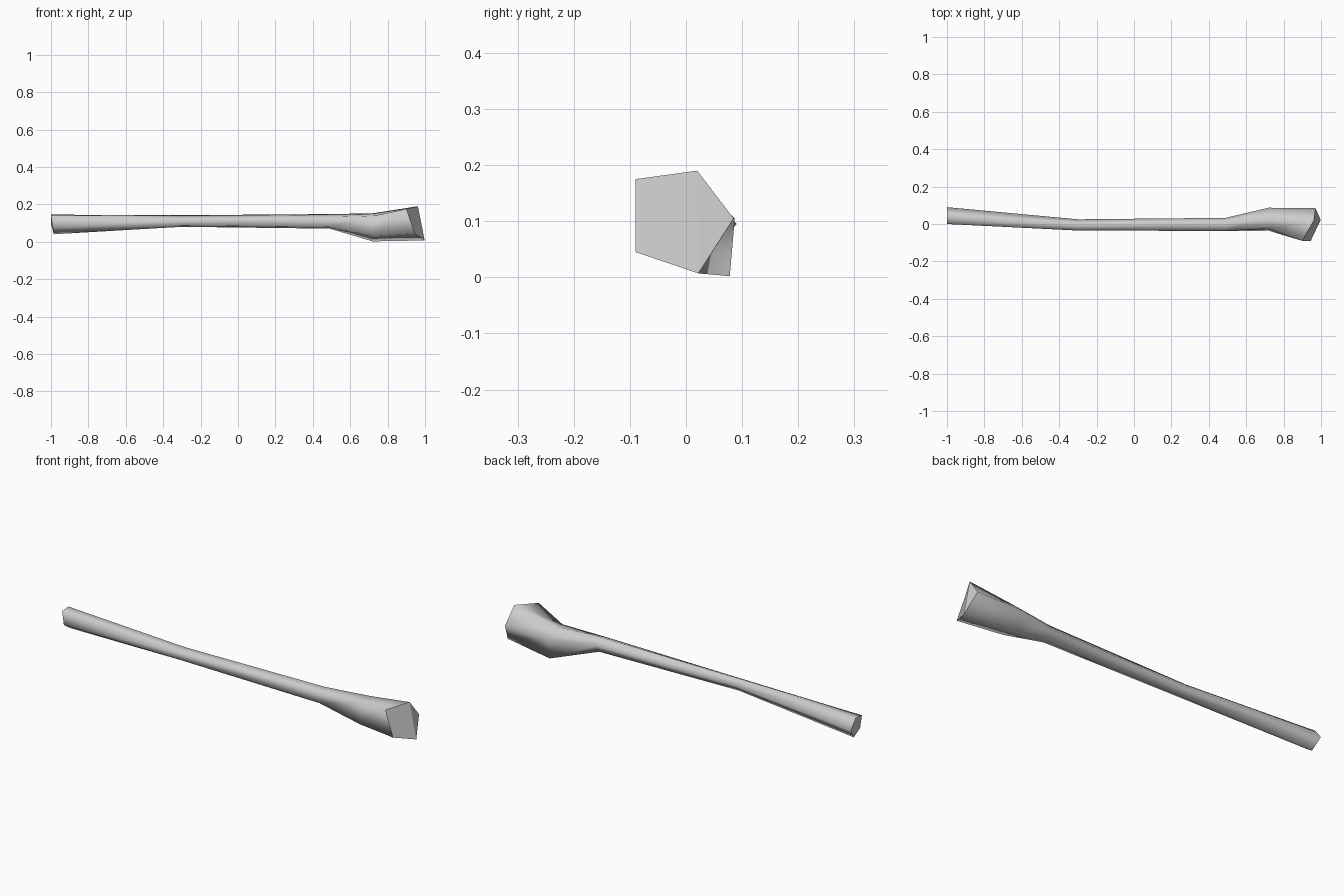
import bpy
import bmesh

default = bpy.data.objects.get("Cube")
if default:
    bpy.data.objects.remove(default)

# Plain grey finish
grey = bpy.data.materials.new("plain grey")
grey.use_nodes = True
colour = (0.6, 0.6, 0.6, 1)
grey.diffuse_color = colour
grey.node_tree.nodes["Principled BSDF"].inputs["Base Color"].default_value = colour

# Five-sided sections along the shaft: front top, top, back, bottom, front bottom
tail = [(-1, 0, .14), (-1, .05, .145), (-1, .09, .095), (-.985, .045, .04), (-.99, 0, .072)]


def section(x, corners):
    return [(x, y, z) for y, z in corners]


waist = section(-.3, [(-.035, .125), (0, .142), (.025, .113), (0, .08), (-.033, .088)])
neck = section(.49, [(-.037, .132), (.005, .148), (.033, .112), (.005, .07), (-.037, .08)])
flare = section(.72, [(-.025, .138), (.035, .152), (.087, .105), (.078, .002), (-.036, .032)])
head = [(.9, -.09, .175), (.962, .02, .19), (.97, .085, .105), (.998, .022, .007), (.945, -.09, .045)]

# Bridge the sections into one tapered shaft with a flared end
bm = bmesh.new()
rings = [[bm.verts.new(p) for p in ring] for ring in (tail, waist, neck, flare, head)]
for a, b in zip(rings, rings[1:]):
    for i in range(5):
        j = (i + 1) % 5
        bm.faces.new((a[i], a[j], b[j], b[i])).smooth = True

# Flat end caps; the head cap folds along its top-to-bottom diagonal
bm.faces.new(rings[0])
fa, fb, fc, fd, fe = rings[-1]
bm.faces.new((fa, fb, fd, fe))
bm.faces.new((fb, fc, fd))
bmesh.ops.recalc_face_normals(bm, faces=bm.faces[:])

mesh = bpy.data.meshes.new("flared_shaft")
bm.to_mesh(mesh)
bm.free()
mesh.materials.append(grey)
shaft = bpy.data.objects.new("flared_shaft", mesh)
bpy.context.collection.objects.link(shaft)
